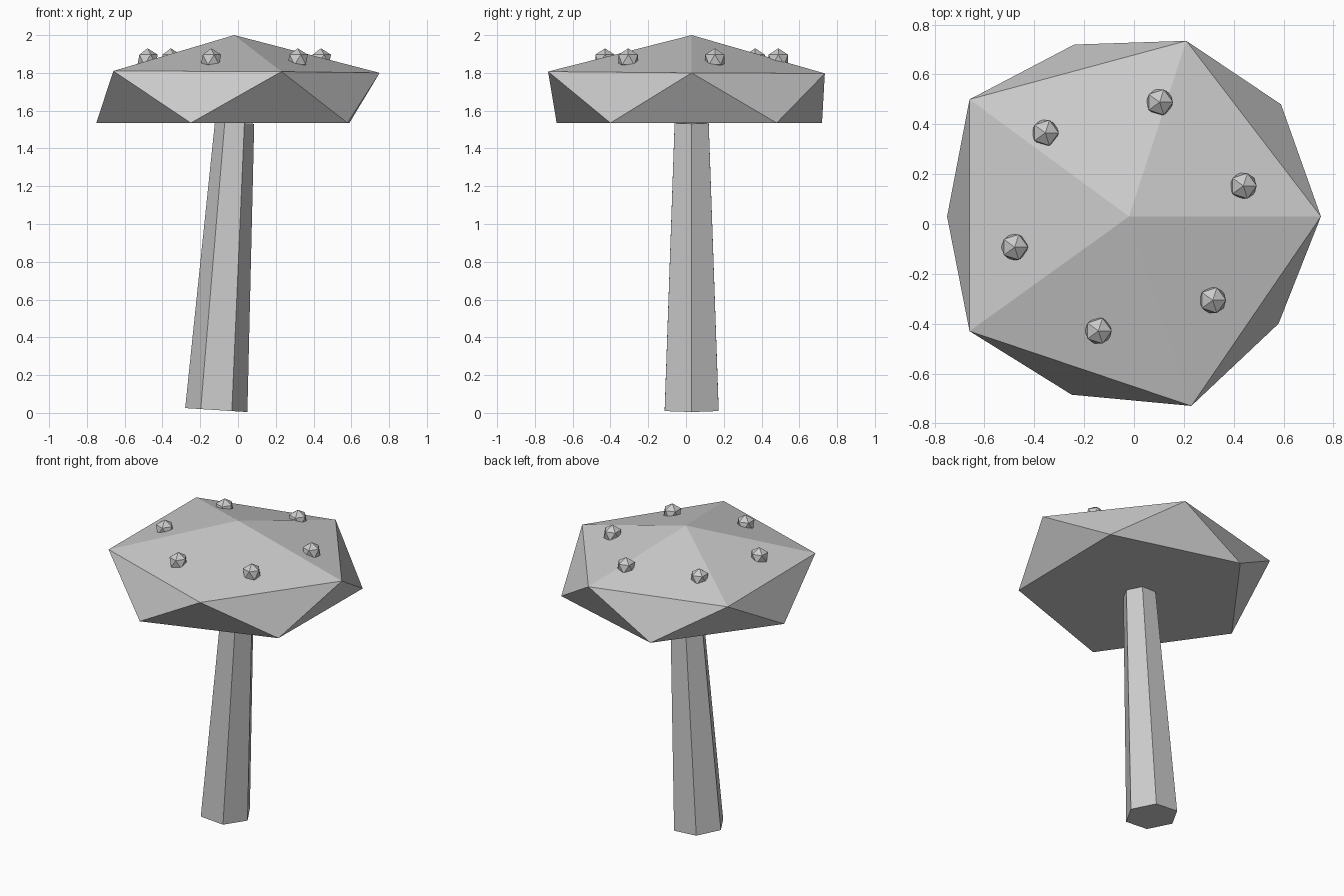
import bpy
import bmesh
from math import cos, sin, pi, radians
from mathutils import Matrix, Vector

old = bpy.data.objects.get("Cube")
if old:
    bpy.data.objects.remove(old, do_unlink=True)

grey = bpy.data.materials.new("plain grey")
grey.use_nodes = True
colour = (0.6, 0.6, 0.6, 1)
grey.diffuse_color = colour
grey.node_tree.nodes["Principled BSDF"].inputs["Base Color"].default_value = colour


def finish(name, bm):
    """Turn a bmesh into a flat-shaded object."""
    bmesh.ops.recalc_face_normals(bm, faces=bm.faces)
    mesh = bpy.data.meshes.new(name)
    bm.to_mesh(mesh)
    bm.free()
    mesh.materials.append(grey)
    obj = bpy.data.objects.new(name, mesh)
    bpy.context.collection.objects.link(obj)
    return obj


# Faceted cap: apex, a wide upper ring and a twisted lower ring, flat underneath
upper_ring = [(0.75, 0.03, 1.80), (0.21, 0.735, 1.797), (-0.66, 0.50, 1.805),
              (-0.66, -0.43, 1.81), (0.23, -0.73, 1.807)]
lower_ring = [(0.59, 0.48), (-0.24, 0.72), (-0.75, 0.03), (-0.25, -0.685), (0.58, -0.40)]
bm = bmesh.new()
apex = bm.verts.new((-0.02, 0.03, 2.0))
upper = [bm.verts.new(p) for p in upper_ring]
lower = [bm.verts.new((x, y, 1.535)) for x, y in lower_ring]
for i in range(5):
    j = (i + 1) % 5
    bm.faces.new((apex, upper[i], upper[j]))
    bm.faces.new((upper[i], lower[i], upper[j]))
    bm.faces.new((upper[j], lower[i], lower[j]))
bm.faces.new(lower)
finish("cap", bm)

# Leaning, tapered six-sided stem
foot = Vector((-0.115, 0.03, 0.015))
head = Vector((-0.018, 0.03, 1.537))
axis = head - foot
turn = Vector((0, 0, 1)).rotation_difference(axis).to_matrix().to_4x4()
hexagon = Matrix.Rotation(radians(30), 4, "Z")
bm = bmesh.new()
bmesh.ops.create_cone(bm, cap_ends=True, segments=6, radius1=0.165,
                      radius2=0.104, depth=axis.length)
# Put a corner on the x axis whatever the starting angle
if max(v.co.x for v in bm.verts) < 0.16:
    bmesh.ops.transform(bm, matrix=hexagon, verts=bm.verts)
bmesh.ops.transform(bm, matrix=Matrix.Translation((foot + head) / 2) @ turn, verts=bm.verts)
finish("stem", bm)

# Six small faceted warts in a ring on the cap
for i in range(6):
    a = radians(15) + i * pi / 3
    place = Vector((-0.02 + 0.475 * cos(a), 0.03 + 0.475 * sin(a), 1.87))
    bm = bmesh.new()
    bmesh.ops.create_icosphere(bm, subdivisions=1, radius=0.06,
                               matrix=Matrix.Translation(place))
    finish(f"wart_{i + 1}", bm)
